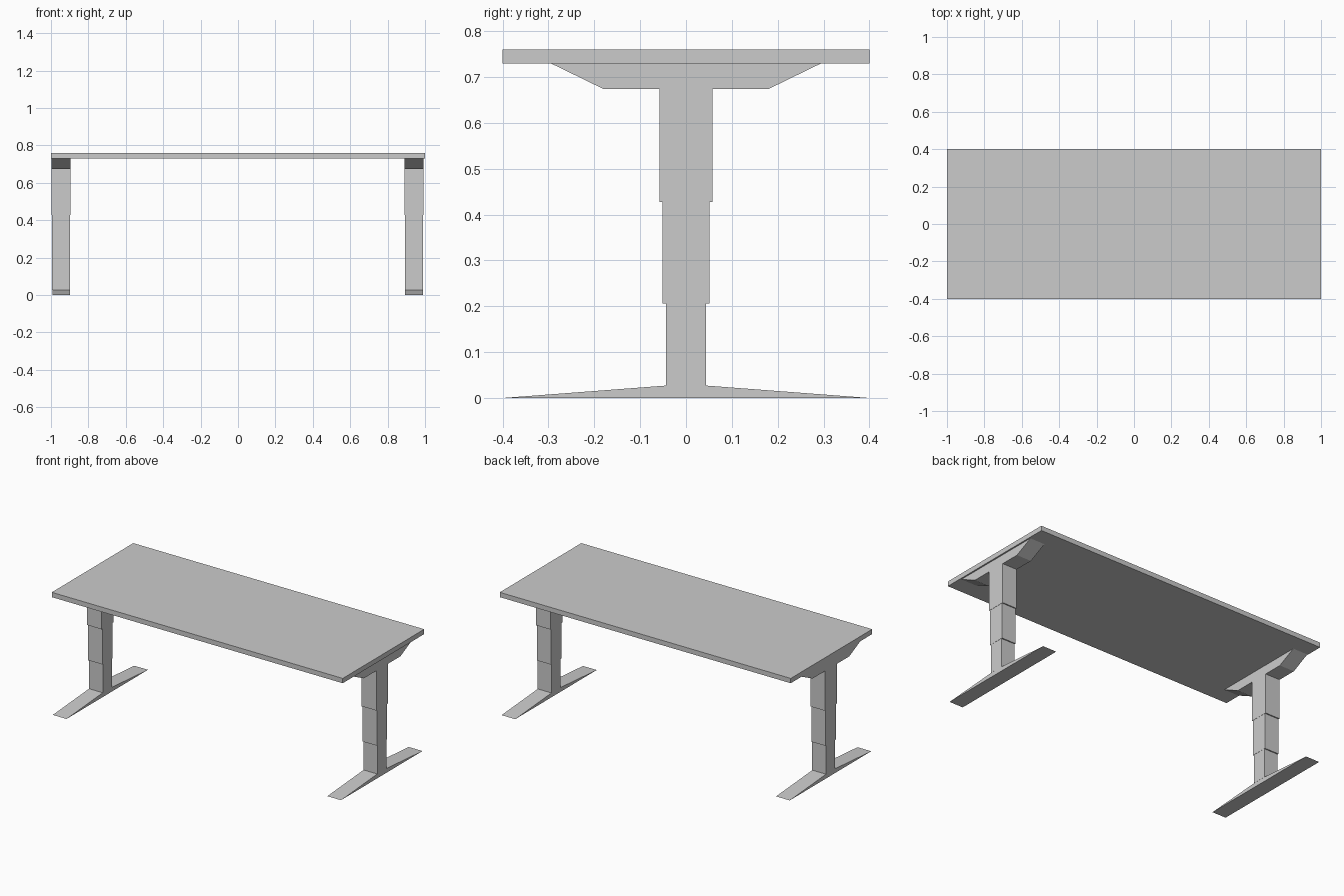
import bpy, bmesh

if "Cube" in bpy.data.objects:
    bpy.data.objects.remove(bpy.data.objects["Cube"])


def box(name, x, hx, hy, z0, z1):
    bpy.ops.mesh.primitive_cube_add(size=1, location=(x, 0, (z0 + z1) / 2))
    ob = bpy.context.object
    ob.name = name
    ob.scale = (2 * hx, 2 * hy, z1 - z0)
    bpy.ops.object.transform_apply(location=False, rotation=False, scale=True)
    return ob


def prism(name, x, hx, profile):
    """Extrude a closed (y, z) profile along x."""
    bm = bmesh.new()
    face = bm.faces.new([bm.verts.new((x - hx, y, z)) for y, z in profile])
    ext = bmesh.ops.extrude_face_region(bm, geom=[face])
    verts = [v for v in ext["geom"] if isinstance(v, bmesh.types.BMVert)]
    bmesh.ops.translate(bm, verts=verts, vec=(2 * hx, 0, 0))
    bmesh.ops.recalc_face_normals(bm, faces=bm.faces)
    me = bpy.data.meshes.new(name)
    bm.to_mesh(me)
    bm.free()
    ob = bpy.data.objects.new(name, me)
    bpy.context.collection.objects.link(ob)
    return ob


# Desktop slab
box("desktop", 0, 1.0, 0.4, 0.73, 0.76)

# Two telescoping legs, each with a wedge foot and a tapered top bracket
for side, x in (("left", -0.946), ("right", 0.941)):
    prism(f"{side}_foot", x, 0.047,
          [(-0.4, 0), (0.4, 0), (0.044, 0.027), (-0.044, 0.027)])
    box(f"{side}_lower_column", x, 0.0475, 0.044, 0.027, 0.206)
    box(f"{side}_middle_column", x, 0.0487, 0.051, 0.206, 0.427)
    box(f"{side}_upper_column", x, 0.05, 0.058, 0.427, 0.674)
    prism(f"{side}_bracket", x, 0.05,
          [(-0.18, 0.674), (0.18, 0.674), (0.295, 0.73), (-0.295, 0.73)])
